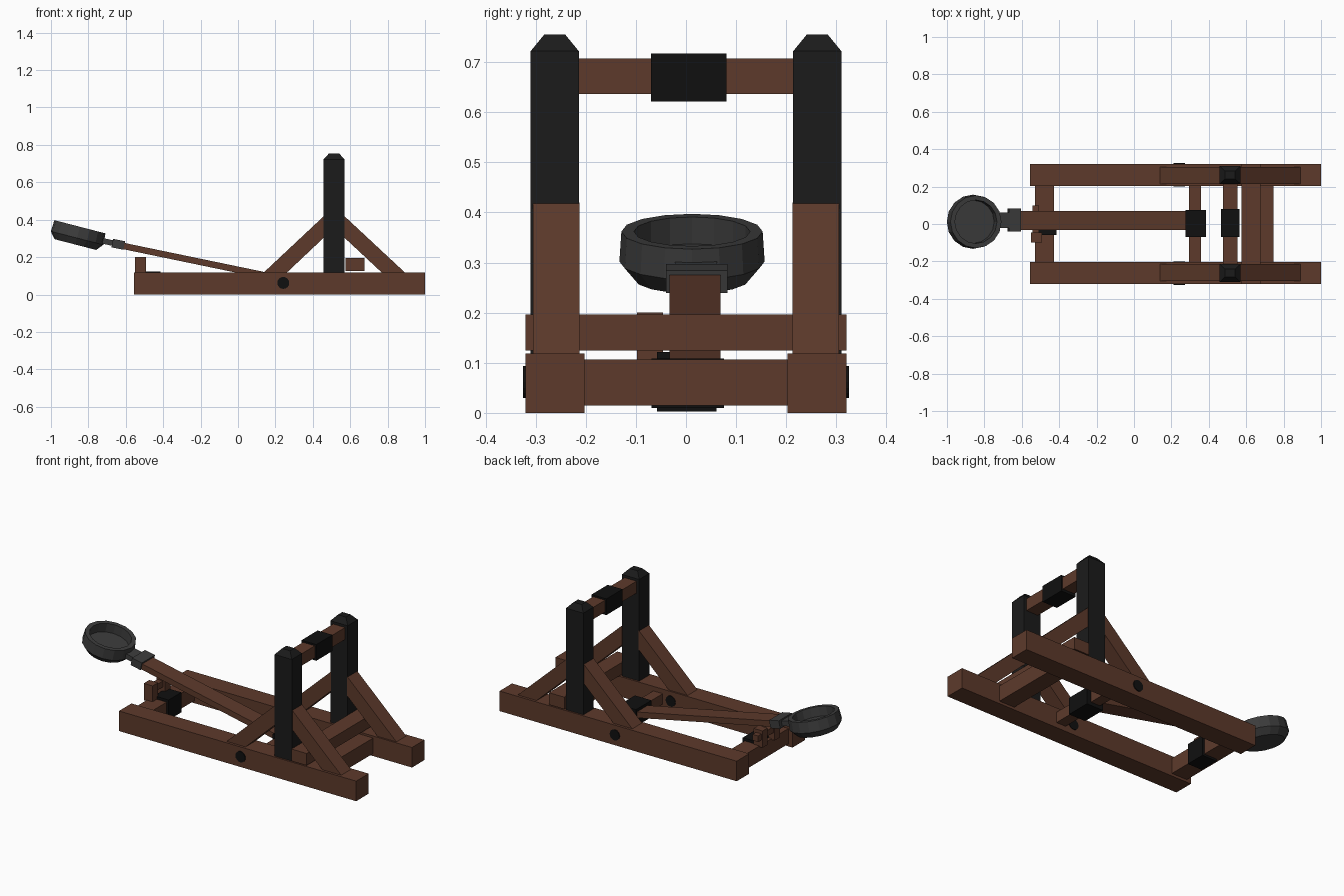
import bpy, bmesh
from math import radians, sin, cos, pi, atan2, hypot
from mathutils import Matrix, Vector

if "Cube" in bpy.data.objects:
    bpy.data.objects.remove(bpy.data.objects["Cube"])


def material(name, rgb):
    m = bpy.data.materials.new(name)
    m.diffuse_color = (*rgb, 1)
    m.use_nodes = True
    m.node_tree.nodes["Principled BSDF"].inputs["Base Color"].default_value = m.diffuse_color
    return m


WOOD = material("brown_wood", (0.11, 0.042, 0.024))
BLACK = material("black_pad", (0.005, 0.005, 0.005))
DARK = material("dark_post", (0.011, 0.011, 0.011))
METAL = material("grey_metal", (0.045, 0.045, 0.045))


def finish(name, bm, mat):
    bmesh.ops.recalc_face_normals(bm, faces=bm.faces)
    me = bpy.data.meshes.new(name)
    bm.to_mesh(me)
    bm.free()
    me.materials.append(mat)
    ob = bpy.data.objects.new(name, me)
    bpy.context.collection.objects.link(ob)
    return ob


def box(name, x, y, z, mat):
    bm = bmesh.new()
    bmesh.ops.create_cube(bm, size=1)
    for v in bm.verts:
        v.co = [r[0] + (c + 0.5) * (r[1] - r[0]) for c, r in zip(v.co, (x, y, z))]
    return finish(name, bm, mat)


def prism(name, pts, y, mat):
    """Extrude an x/z outline along y."""
    bm = bmesh.new()
    f = bm.faces.new([bm.verts.new((px, y[0], pz)) for px, pz in pts])
    ext = bmesh.ops.extrude_face_region(bm, geom=[f])["geom"]
    for v in ext:
        if isinstance(v, bmesh.types.BMVert):
            v.co.y = y[1]
    return finish(name, bm, mat)


def sloped_bar(name, p, q, thick, y, mat):
    """Bar along an x/z centre line."""
    d = Vector((q[0] - p[0], q[1] - p[1])).normalized()
    n = Vector((-d.y, d.x)) * thick / 2
    p, q = Vector(p), Vector(q)
    return prism(name, [p + n, q + n, q - n, p - n], y, mat)


def post(name, y):
    """Upright with a bevelled top."""
    bm = bmesh.new()
    x0, x1, y0, y1 = 0.457, 0.57, *y
    rings = []
    for z, ix, iy in ((0.115, 0, 0), (0.722, 0, 0), (0.755, 0.03, 0.027)):
        rings.append([bm.verts.new(c) for c in (
            (x0 + ix, y0 + iy, z), (x1 - ix, y0 + iy, z),
            (x1 - ix, y1 - iy, z), (x0 + ix, y1 - iy, z))])
    bm.faces.new(rings[0])
    bm.faces.new(rings[-1])
    for a, b in zip(rings, rings[1:]):
        for i in range(4):
            j = (i + 1) % 4
            bm.faces.new((a[i], a[j], b[j], b[i]))
    finish(name, bm, DARK)


# Both sides of the frame: rail, post, two braces, axle cap
for side, s in (("front", -1), ("back", 1)):
    def span(a, b):
        return tuple(sorted((s * a, s * b)))
    box(side + "_rail", (-0.557, 1.0), span(0.203, 0.32), (0, 0.119), WOOD)
    post(side + "_post", span(0.214, 0.31))
    prism(side + "_rear_brace", [(0.138, 0.118), (0.262, 0.118), (0.46, 0.305), (0.46, 0.42)],
          span(0.213, 0.305), WOOD)
    prism(side + "_fore_brace", [(0.892, 0.118), (0.768, 0.118), (0.568, 0.305), (0.568, 0.42)],
          span(0.213, 0.305), WOOD)
    bm = bmesh.new()
    bmesh.ops.create_cone(bm, cap_ends=True, segments=16, radius1=0.032, radius2=0.032, depth=0.125,
                          matrix=Matrix.Translation((0.242, s * 0.2625, 0.062)) @ Matrix.Rotation(pi / 2, 4, 'X'))
    finish(side + "_axle_cap", bm, BLACK)

# Cross beams
box("rear_beam", (-0.53, -0.428), (-0.205, 0.205), (0.015, 0.106), WOOD)
box("fore_beam", (0.645, 0.745), (-0.205, 0.205), (0.015, 0.107), WOOD)
box("upper_fore_beam", (0.575, 0.675), (-0.32, 0.32), (0.125, 0.196), WOOD)
box("axle_beam", (0.295, 0.357), (-0.205, 0.205), (0.03, 0.092), WOOD)
box("stop_bar", (0.475, 0.553), (-0.215, 0.215), (0.636, 0.707), WOOD)

# Black wrappings
box("stop_pad", (0.466, 0.563), (-0.07, 0.081), (0.621, 0.717), BLACK)
box("rear_wrap", (-0.51, -0.415), (-0.058, 0.061), (0.003, 0.122), BLACK)
box("axle_wrap", (0.275, 0.384), (-0.069, 0.076), (0.01, 0.109), BLACK)

# Latch behind the arm
box("latch_post_front", (-0.55, -0.492), (-0.098, -0.046), (0.1, 0.2), WOOD)
box("latch_post_back", (-0.55, -0.492), (0.02, 0.068), (0.1, 0.2), WOOD)
box("latch_peg", (-0.543, -0.507), (-0.085, 0.1), (0.145, 0.181), WOOD)

# Throwing arm, collar and neck
sloped_bar("throwing_arm", (-0.625, 0.262), (0.31, 0.068), 0.034, (-0.033, 0.069), WOOD)
sloped_bar("arm_collar", (-0.672, 0.275), (-0.608, 0.262), 0.046, (-0.04, 0.083), METAL)
sloped_bar("cup_neck", (-0.73, 0.288), (-0.655, 0.272), 0.03, (-0.022, 0.062), METAL)

# Cup: lathed profile, tilted
SIDES = 16
PROFILE = [(0.115, -0.055), (0.116, 0.0), (0.141, 0.0), (0.145, -0.062), (0.115, -0.098)]
bm = bmesh.new()
rings = [[bm.verts.new((r * cos(2 * pi * i / SIDES), r * sin(2 * pi * i / SIDES), z))
          for i in range(SIDES)] for r, z in PROFILE]
for a, b in zip(rings, rings[1:]):
    for i in range(SIDES):
        j = (i + 1) % SIDES
        bm.faces.new((a[i], a[j], b[j], b[i]))
bm.faces.new(rings[0])
bm.faces.new(rings[-1])
bm.transform(Matrix.Translation((-0.845, 0.012, 0.362)) @ Matrix.Rotation(radians(14.5), 4, 'Y'))
finish("cup", bm, METAL)
